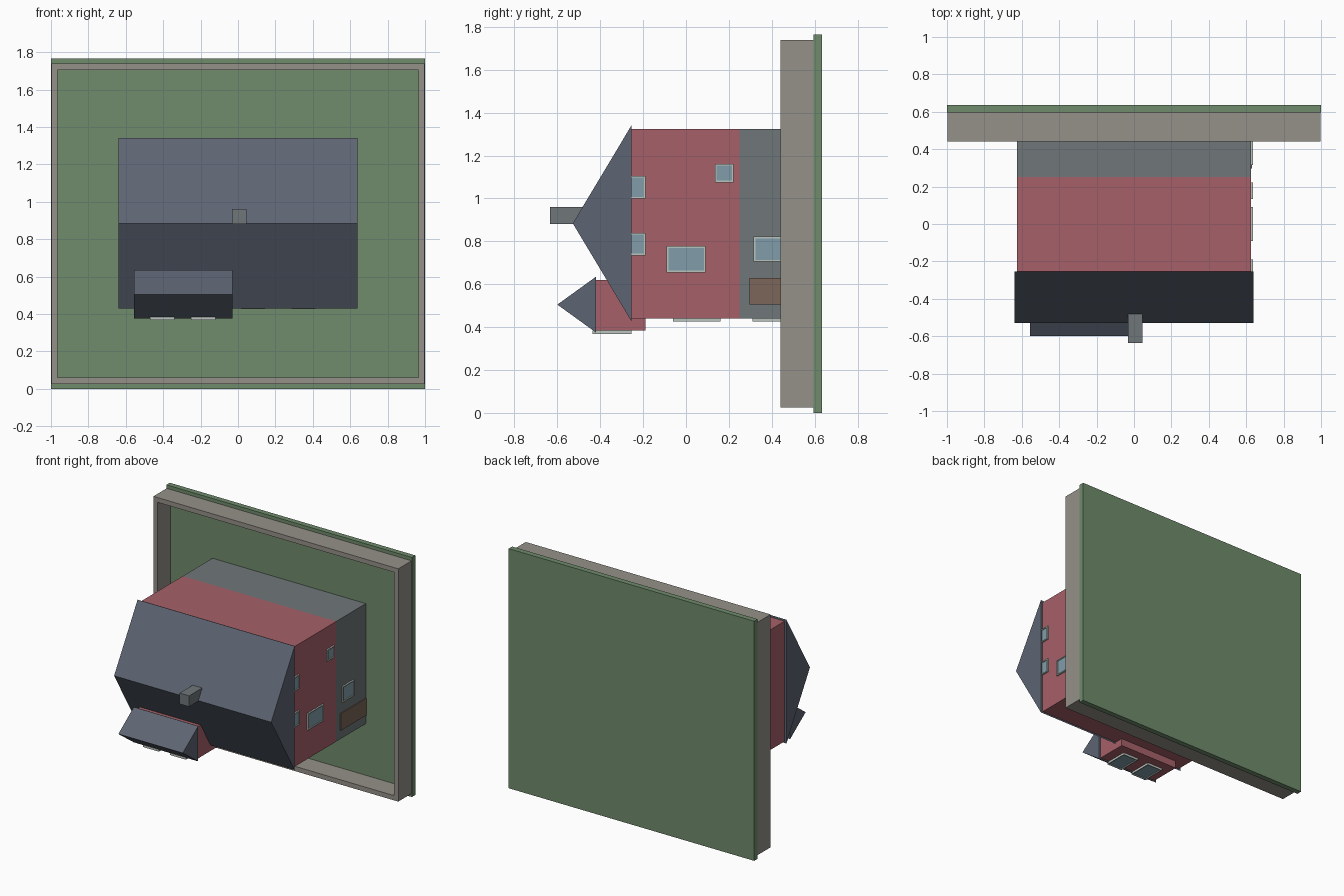
import bpy

if "Cube" in bpy.data.objects:
    bpy.data.objects.remove(bpy.data.objects["Cube"])


def mat(name, r, g, b):
    m = bpy.data.materials.new(name)
    m.diffuse_color = (r, g, b, 1)
    m.use_nodes = True
    m.node_tree.nodes["Principled BSDF"].inputs["Base Color"].default_value = m.diffuse_color
    return m


GRASS = mat("grass", 0.16, 0.26, 0.15)
STONE = mat("stone", 0.30, 0.28, 0.25)
RED = mat("red_wall", 0.38, 0.12, 0.14)
BASE = mat("base_wall", 0.16, 0.18, 0.19)
SLATE = mat("slate", 0.11, 0.13, 0.17)
GLASS = mat("glass", 0.22, 0.34, 0.40)
FRAME = mat("frame", 0.50, 0.56, 0.52)
WOOD = mat("wood", 0.20, 0.13, 0.10)


def mesh(name, verts, faces, m):
    me = bpy.data.meshes.new(name)
    me.from_pydata(verts, [], faces)
    me.materials.append(m)
    ob = bpy.data.objects.new(name, me)
    bpy.context.collection.objects.link(ob)
    return ob


def extrude_x(name, prof, x0, x1, m):
    """Extrude a (y, z) profile, counter-clockwise, along x."""
    n = len(prof)
    verts = [(x, y, z) for x in (x0, x1) for y, z in prof]
    faces = [tuple(reversed(range(n))), tuple(range(n, 2 * n))]
    faces += [(i, (i + 1) % n, n + (i + 1) % n, n + i) for i in range(n)]
    return mesh(name, verts, faces, m)


def box(name, x, y, z, m):
    prof = [(y[0], z[0]), (y[1], z[0]), (y[1], z[1]), (y[0], z[1])]
    return extrude_x(name, prof, x[0], x[1], m)


def roof(name, x, eave, ridge, z, m):
    prof = [(ridge, (z[0] + z[1]) / 2), (eave, z[0]), (eave, z[1])]
    return extrude_x(name, prof, x[0], x[1], m)


F = 0.008  # window frame width


def side_window(name, y, z, x=0.622, pane=GLASS):
    """Framed pane on the gable wall, facing +x."""
    for tag, yy in (("a", (y[0], y[0] + F)), ("b", (y[1] - F, y[1]))):
        box(f"{name}_jamb_{tag}", (x, x + 0.014), yy, z, FRAME)
    for tag, zz in (("a", (z[0], z[0] + F)), ("b", (z[1] - F, z[1]))):
        box(f"{name}_rail_{tag}", (x, x + 0.014), (y[0] + F, y[1] - F), zz, FRAME)
    box(f"{name}_pane", (x, x + 0.008), (y[0] + F, y[1] - F), (z[0] + F, z[1] - F), pane)


def low_window(name, x, y, z):
    """Framed pane on a wall facing -z."""
    for tag, xx in (("a", (x[0], x[0] + F)), ("b", (x[1] - F, x[1]))):
        box(f"{name}_jamb_{tag}", xx, y, (z - 0.014, z + 0.002), FRAME)
    for tag, yy in (("a", (y[0], y[0] + F)), ("b", (y[1] - F, y[1]))):
        box(f"{name}_rail_{tag}", (x[0] + F, x[1] - F), yy, (z - 0.014, z + 0.002), FRAME)
    box(f"{name}_pane", (x[0] + F, x[1] - F), (y[0] + F, y[1] - F), (z - 0.008, z + 0.002), GLASS)


# Lawn plate and the surrounding garden wall (the house lies on its back, up is -y)
box("lawn", (-1, 1), (0.595, 0.635), (0, 1.765), GRASS)
outer = [(-0.998, 0.025), (0.998, 0.025), (0.998, 1.74), (-0.998, 1.74)]
inner = [(-0.965, 0.06), (0.965, 0.06), (0.965, 1.705), (-0.965, 1.705)]
verts = [(x, y, z) for y in (0.44, 0.595) for ring in (outer, inner) for x, z in ring]
faces = []
for i in range(4):
    j = (i + 1) % 4
    faces += [(i, j, 4 + j, 4 + i), (8 + i, 12 + i, 12 + j, 8 + j),
              (i, 8 + i, 8 + j, j), (4 + i, 4 + j, 12 + j, 12 + i)]
mesh("garden_wall", verts, faces, STONE)

# House body
box("ground_floor", (-0.625, 0.625), (0.25, 0.595), (0.44, 1.325), BASE)
box("upper_floors", (-0.625, 0.625), (-0.255, 0.25), (0.44, 1.325), RED)
roof("main_roof", (-0.64, 0.64), -0.255, -0.528, (0.428, 1.34), SLATE)
box("chimney", (-0.032, 0.046), (-0.635, -0.45), (0.88, 0.96), BASE)

# Dormer
box("dormer_walls", (-0.54, -0.045), (-0.42, -0.188), (0.385, 0.62), RED)
roof("dormer_roof", (-0.555, -0.03), -0.42, -0.6, (0.375, 0.635), SLATE)
for i, x in enumerate((-0.405, -0.185)):
    low_window(f"dormer_window_{i}", (x - 0.065, x + 0.065), (-0.435, -0.255), 0.383)

# Gable windows and door
side = [((-0.30, -0.19), (1.0, 1.105)), ((-0.30, -0.19), (0.735, 0.84)),
        ((0.135, 0.222), (1.075, 1.162)), ((-0.09, 0.092), (0.655, 0.778)),
        ((0.315, 0.45), (0.705, 0.822))]
for i, (y, z) in enumerate(side):
    side_window(f"gable_window_{i}", y, z)
box("gable_door", (0.622, 0.632), (0.297, 0.595), (0.505, 0.63), WOOD)

# Windows on the long wall below the eave
for i, x in enumerate((-0.40, -0.18, 0.08, 0.35)):
    low_window(f"upper_window_{i}", (x - 0.065, x + 0.065), (-0.06, 0.16), 0.44)
for i, x in enumerate((-0.40, 0.35)):
    low_window(f"lower_window_{i}", (x - 0.065, x + 0.065), (0.31, 0.45), 0.44)
